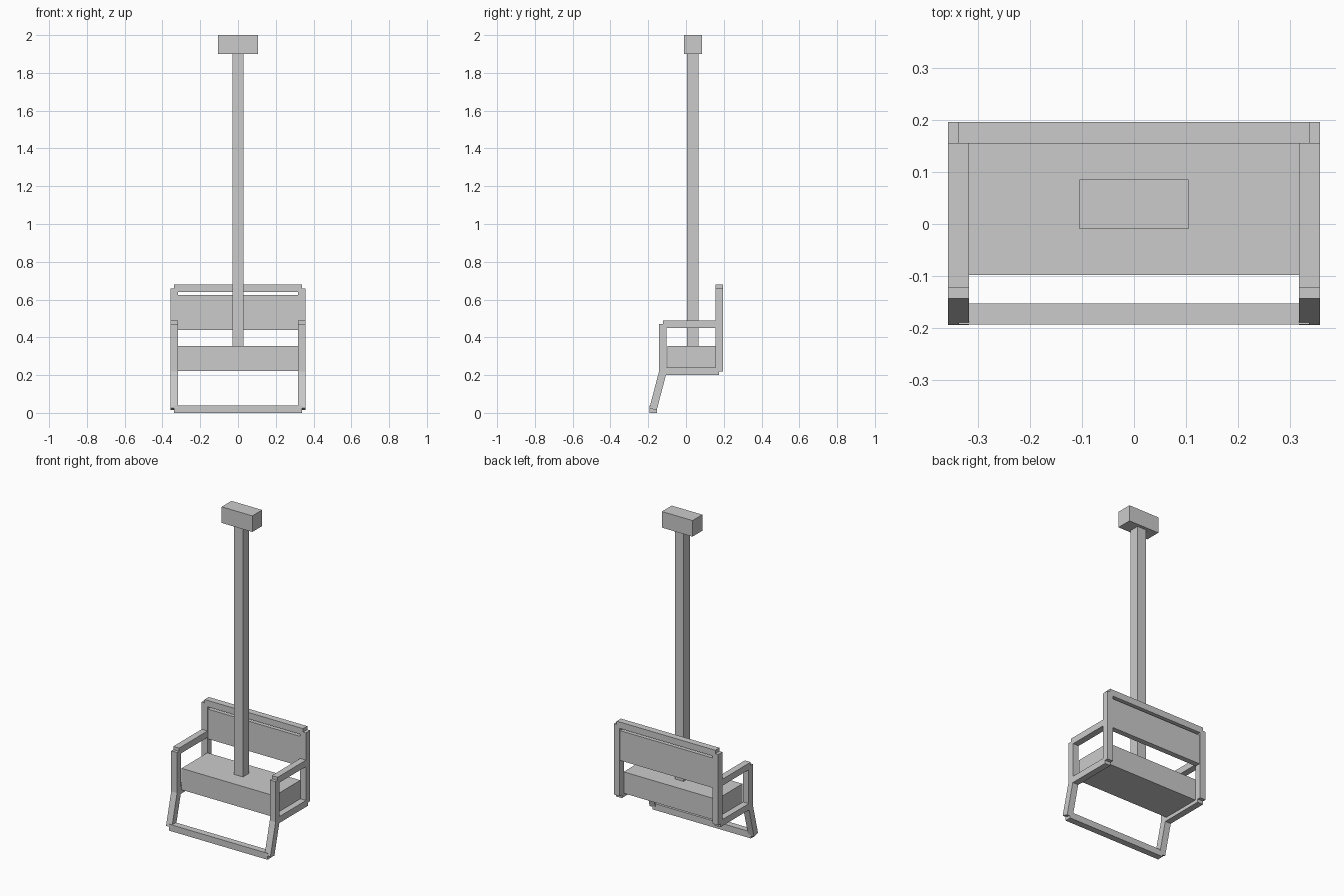
import bpy, bmesh

if "Cube" in bpy.data.objects:
    bpy.data.objects.remove(bpy.data.objects["Cube"])

gray = bpy.data.materials.new("plain gray")
gray.diffuse_color = (0.6, 0.6, 0.6, 1)
gray.use_nodes = True
gray.node_tree.nodes["Principled BSDF"].inputs["Base Color"].default_value = gray.diffuse_color


def prism(name, profile, x0, x1):
    """Extrude a (y, z) profile along x from x0 to x1."""
    bm = bmesh.new()
    a = [bm.verts.new((x0, y, z)) for y, z in profile]
    b = [bm.verts.new((x1, y, z)) for y, z in profile]
    bm.faces.new(a)
    bm.faces.new(b[::-1])
    n = len(profile)
    for i in range(n):
        j = (i + 1) % n
        bm.faces.new((a[i], b[i], b[j], a[j]))
    bmesh.ops.recalc_face_normals(bm, faces=bm.faces)
    me = bpy.data.meshes.new(name)
    bm.to_mesh(me)
    bm.free()
    me.materials.append(gray)
    ob = bpy.data.objects.new(name, me)
    bpy.context.collection.objects.link(ob)
    return ob


def box(name, x, y, z):
    return prism(name, [(y[0], z[0]), (y[1], z[0]), (y[1], z[1]), (y[0], z[1])], *x)


# Hanger: pole rising from the seat and clamp block on top
box("hanger_pole", (-0.03, 0.03), (0.006, 0.067), (0.35, 1.91))
box("clamp_block", (-0.105, 0.105), (-0.01, 0.086), (1.9, 2.0))

# Seat and backrest
box("seat", (-0.319, 0.319), (-0.098, 0.155), (0.222, 0.355))
box("backrest_panel", (-0.319, 0.319), (0.158, 0.192), (0.44, 0.625))
box("backrest_top_rail", (-0.338, 0.338), (0.155, 0.196), (0.64, 0.68))

# Footrest bar
box("footrest_bar", (-0.338, 0.338), (-0.193, -0.153), (0.0, 0.04))

# Side frames, mirrored left and right
front_leg = [(-0.143, 0.47), (-0.103, 0.47), (-0.103, 0.213),
             (-0.155, 0.014), (-0.194, 0.025), (-0.143, 0.219)]
for side, s in (("left", -1), ("right", 1)):
    x = sorted((s * 0.318, s * 0.358))
    prism(side + "_front_leg", front_leg, *x)
    box(side + "_back_post", x, (0.155, 0.196), (0.22, 0.659))
    box(side + "_armrest", x, (-0.123, 0.175), (0.45, 0.49))
    box(side + "_seat_rail", x, (-0.123, 0.175), (0.2, 0.24))
